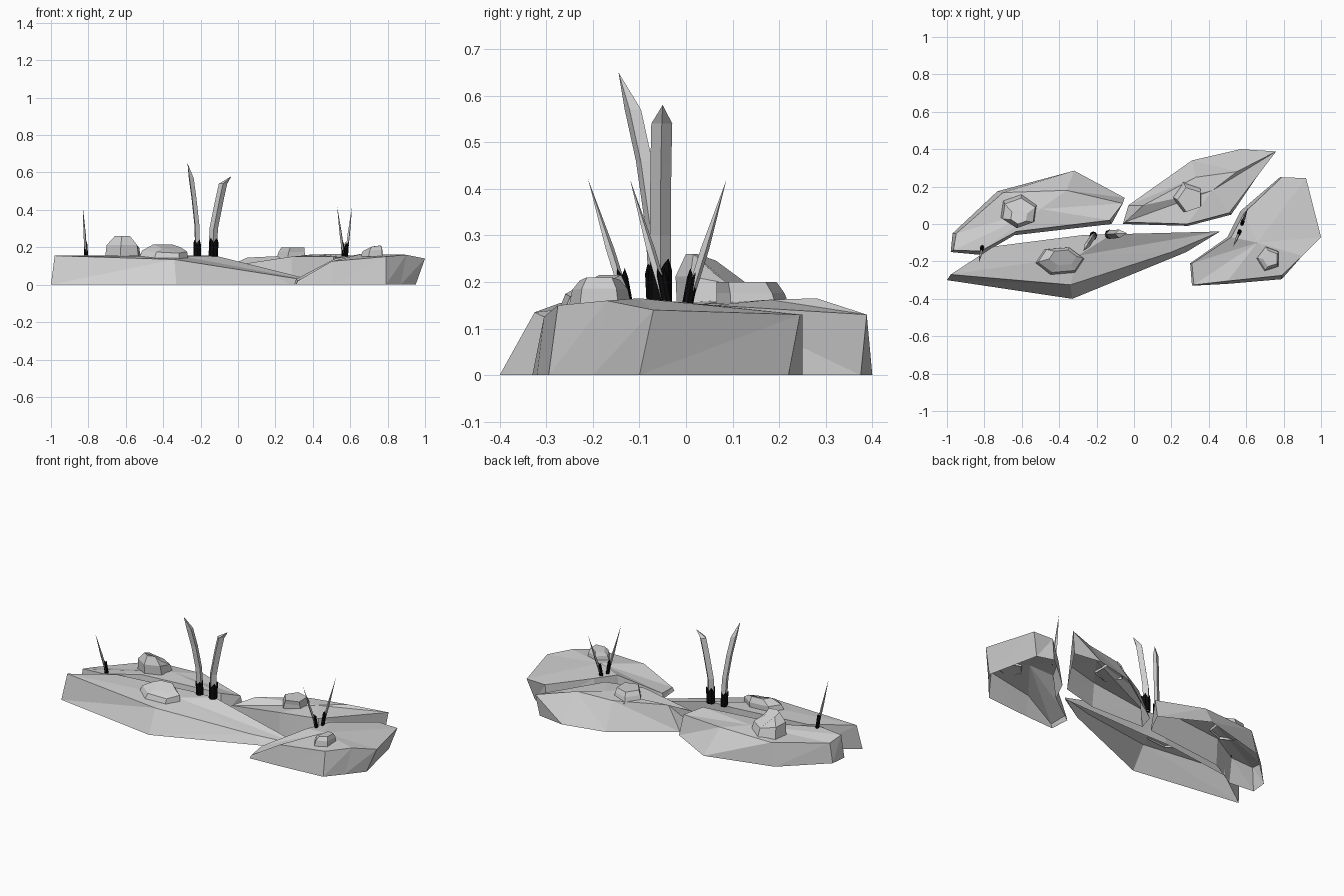
import bpy
import bmesh
import math
from mathutils import Vector, Matrix

cube = bpy.data.objects.get("Cube")
if cube:
    bpy.data.objects.remove(cube, do_unlink=True)


def make_material(name, value):
    mat = bpy.data.materials.new(name)
    mat.use_nodes = True
    mat.diffuse_color = (value, value, value, 1)
    mat.node_tree.nodes["Principled BSDF"].inputs["Base Color"].default_value = mat.diffuse_color
    return mat


stone_grey = make_material("stone grey", 0.63)
sheath_black = make_material("sheath black", 0.003)


def finish(bm, name, material):
    bmesh.ops.recalc_face_normals(bm, faces=bm.faces)
    mesh = bpy.data.meshes.new(name)
    bm.to_mesh(mesh)
    bm.free()
    mesh.materials.append(material)
    obj = bpy.data.objects.new(name, mesh)
    bpy.context.collection.objects.link(obj)
    return obj


def bridge(bm, lower, upper):
    count = len(lower)
    for i in range(count):
        j = (i + 1) % count
        bm.faces.new((lower[i], lower[j], upper[j], upper[i]))


def slab(name, base, top, peak):
    """Open-bottomed rock slab: faceted walls and a top fanned to a peak."""
    bm = bmesh.new()
    low = [bm.verts.new((x, y, 0)) for x, y in base]
    high = [bm.verts.new(p) for p in top]
    middle = bm.verts.new(peak)
    count = len(low)
    for i in range(count):
        j = (i + 1) % count
        bm.faces.new((low[i], low[j], high[j]))
        bm.faces.new((low[i], high[j], high[i]))
        bm.faces.new((high[i], high[j], middle))
    return finish(bm, name, stone_grey)


def boulder(name, centre, size, sides, turn, crown, lean, drop):
    """Low-poly stone, widest at its foot, with a leaning crown that dips along drop."""
    centre, size, lean, drop = Vector(centre), Vector(size), Vector(lean), Vector(drop)
    bm = bmesh.new()
    rings = []
    for height, scale, shift in ((-0.5, 1, 0), (0.1, 0.9, 0.4), (0.5, crown, 1)):
        ring = []
        for i in range(sides):
            angle = turn + math.tau * i / sides
            way = Vector((math.cos(angle), math.sin(angle)))
            dip = max(0, way.dot(drop)) * shift
            offset = Vector((way.x * size.x / 2 * scale + lean.x * shift,
                             way.y * size.y / 2 * scale + lean.y * shift,
                             size.z * height - dip))
            ring.append(bm.verts.new(centre + offset))
        rings.append(ring)
    bridge(bm, rings[0], rings[1])
    bridge(bm, rings[1], rings[2])
    bm.faces.new(rings[2])
    return finish(bm, name, stone_grey)


def blade(name, path, width, depth, facing):
    """Curved, pointed leaf of diamond section that follows a path to its tip."""
    turn = Matrix.Rotation(facing, 3, "Z")
    offsets = [turn @ Vector(o) / 2 for o in
               ((width, 0, 0), (0, depth, 0), (-width, 0, 0), (0, -depth, 0))]
    bm = bmesh.new()
    rings = [[bm.verts.new(Vector(p) + o) for o in offsets] for p in path[:-1]]
    for lower, upper in zip(rings, rings[1:]):
        bridge(bm, lower, upper)
    tip = bm.verts.new(path[-1])
    for i in range(4):
        bm.faces.new((rings[-1][i], rings[-1][(i + 1) % 4], tip))
    bm.faces.new(rings[0])
    return finish(bm, name, stone_grey)


def sheath(name, root, lean, width, depth, height):
    """Dark collar with a ragged rim that wraps the foot of a leaf."""
    root, lean = Vector(root), Vector(lean)
    bm = bmesh.new()
    low, high = [], []
    for i in range(8):
        angle = math.tau * i / 8
        way = Vector((math.cos(angle) * width / 2, math.sin(angle) * depth / 2, 0))
        rim = height if i % 2 else height * 0.75
        low.append(bm.verts.new(root + way))
        high.append(bm.verts.new(root + way + lean * rim))
    bridge(bm, low, high)
    bm.faces.new(low)
    middle = bm.verts.new(root + lean * height * 0.8)
    for i in range(8):
        bm.faces.new((high[i], high[(i + 1) % 8], middle))
    return finish(bm, name, sheath_black)


# Four rock slabs
slab("front_slab",
     [(-1, -.3), (-.33, -.4), (.28, -.15), (.46, -.04), (-.1, -.06), (-.28, -.06), (-.75, -.12)],
     [(-.98, -.27, .155), (-.34, -.325, .135), (.2, -.15, .05), (.46, -.04, .01),
      (-.12, -.055, .155), (-.28, -.06, .155), (-.75, -.12, .155)],
     (-.3, -.17, .152))
slab("back_right_slab",
     [(-.98, -.15), (-.82, -.165), (-.64, -.06), (-.12, 0), (-.05, .14),
      (-.32, .285), (-.73, .175), (-.97, -.05)],
     [(-.965, -.14, .14), (-.82, -.145, .15), (-.63, -.04, .155), (-.13, .02, .15), (-.06, .11, .12),
      (-.36, .18, .148), (-.7, .168, .14), (-.95, -.05, .12)],
     (-.5, .08, .16))
slab("back_left_slab",
     [(-.03, .1), (.31, .34), (.57, .4), (.74, .375), (.52, .05), (.29, -.01), (-.06, 0)],
     [(.05, .1, .145), (.33, .25, .155), (.55, .28, .165), (.76, .388, .13),
      (.51, .06, .15), (.285, 0, .15), (-.05, .01, .1)],
     (.42, .18, .162))
slab("front_left_slab",
     [(.31, -.33), (.5, -.32), (.79, -.295), (.87, -.2), (.95, -.1),
      (.88, .22), (.78, .25), (.57, .07), (.5, -.07), (.3, -.21)],
     [(.32, -.325, .02), (.5, -.305, .125), (.79, -.275, .15), (.9, -.17, .16), (1, -.07, .14),
      (.92, .245, .13), (.79, .25, .13), (.59, .06, .15), (.52, -.07, .14), (.31, -.21, .03)],
     (.66, -.1, .165))

# Boulders sitting on the slabs
boulder("back_right_boulder", (-.615, .07, .2), (.21, .18, .12), 6, .4, .45, (0, -.03), (.02, .05))
boulder("front_boulder", (-.4, -.2, .175), (.27, .16, .08), 6, .15, .55, (.02, .02), (.02, -.03))
boulder("back_left_boulder", (.29, .145, .17), (.17, .17, .06), 5, 1.9, .8, (.01, -.015), (0, 0))
boulder("front_left_boulder", (.72, -.185, .18), (.13, .14, .06), 5, .6, .65, (.01, 0), (-.02, 0))

# Tall leaf pair with dark feet
blade("tall_leaf_right",
      [(-.215, -.06, .15), (-.22, -.07, .32), (-.235, -.09, .46), (-.25, -.114, .57), (-.27, -.145, .65)],
      .03, .04, -.5)
blade("tall_leaf_left",
      [(-.135, -.055, .15), (-.13, -.055, .3), (-.1, -.054, .45), (-.08, -.052, .54), (-.035, -.05, .58)],
      .045, .045, 0)
sheath("tall_sheath_right", (-.217, -.062, .15), (-.03, -.05, 1), .04, .045, .09)
sheath("tall_sheath_left", (-.132, -.055, .15), (.03, 0, 1), .05, .05, .1)

# Small sprouts with dark feet
sprouts = {
    "sprout_right": ((-.812, -.125, .15), (-.83, -.21, .42)),
    "sprout_left_front": ((.565, -.04, .15), (.53, -.12, .42)),
    "sprout_left_back": ((.578, .003, .15), (.61, .087, .42)),
}
for name, (root, tip) in sprouts.items():
    root, tip = Vector(root), Vector(tip)
    blade(name, [root, root.lerp(tip, 0.45), tip], .014, .02, 0.4)
    sheath(name + "_sheath", root, (tip - root) * 0.6 / (tip.z - root.z) + Vector((0, 0, 0.4)),
           .02, .024, .08)
